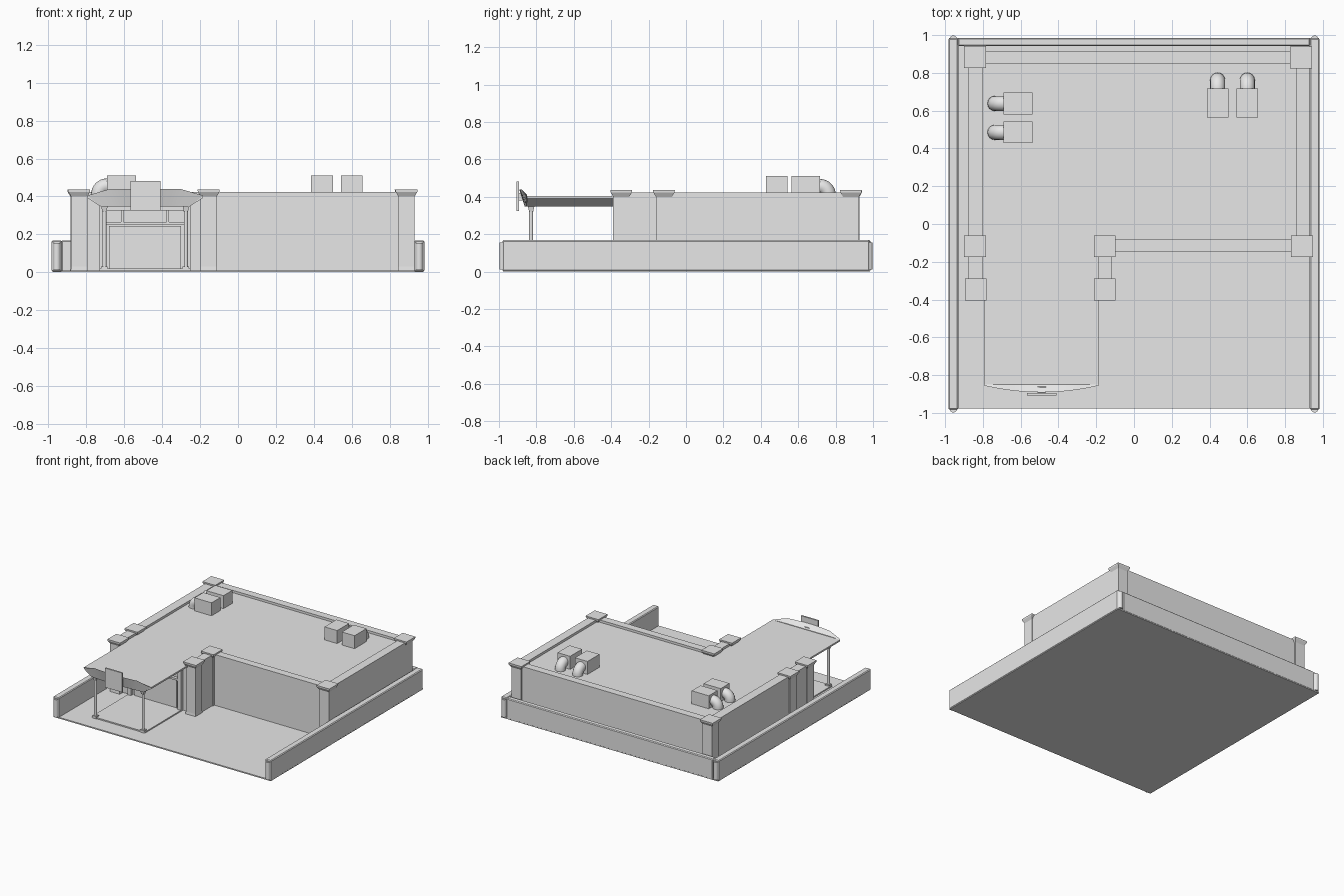
import bpy, bmesh, math
from mathutils import Vector

cube = bpy.data.objects.get("Cube")
if cube:
    bpy.data.objects.remove(cube, do_unlink=True)

mat = bpy.data.materials.new("plain grey")
mat.use_nodes = True
GREY = (0.8, 0.8, 0.8, 1)
mat.diffuse_color = GREY
mat.node_tree.nodes["Principled BSDF"].inputs["Base Color"].default_value = GREY


def finish(name, bm, smooth=False, bevel=0):
    bmesh.ops.recalc_face_normals(bm, faces=bm.faces)
    mesh = bpy.data.meshes.new(name)
    bm.to_mesh(mesh)
    bm.free()
    mesh.materials.append(mat)
    obj = bpy.data.objects.new(name, mesh)
    bpy.context.collection.objects.link(obj)
    if bevel:
        mod = obj.modifiers.new("edge", 'BEVEL')
        mod.width = bevel
        mod.segments = 1
    if smooth:
        bpy.ops.object.select_all(action='DESELECT')
        obj.select_set(True)
        bpy.context.view_layer.objects.active = obj
        bpy.ops.object.shade_smooth_by_angle(angle=math.radians(35))
    return obj


def loft(name, rings, **kw):
    """Skin a list of equal-length point rings and close both ends."""
    bm = bmesh.new()
    loops = [[bm.verts.new(p) for p in ring] for ring in rings]
    n = len(loops[0])
    for a, b in zip(loops, loops[1:]):
        for i in range(n):
            j = (i + 1) % n
            bm.faces.new((a[i], a[j], b[j], b[i]))
    bm.faces.new(loops[0])
    bm.faces.new(loops[-1])
    return finish(name, bm, **kw)


def rect(x0, x1, y0, y1, z):
    return [(x0, y0, z), (x1, y0, z), (x1, y1, z), (x0, y1, z)]


def box(name, x0, x1, y0, y1, z0, z1, **kw):
    return loft(name, [rect(x0, x1, y0, y1, z0), rect(x0, x1, y0, y1, z1)], **kw)


def square_stack(name, x, y, levels):
    return loft(name, [rect(x - h, x + h, y - h, y + h, z) for h, z in levels])


def cylinder(name, x, y, r, z0, z1):
    rings = [[(x + r * math.cos(math.tau * i / 16), y + r * math.sin(math.tau * i / 16), z)
              for i in range(16)] for z in (z0, z1)]
    return loft(name, rings, smooth=True)


# Ground and boundary walls, with rounded end posts
WALL_TOP = 0.168
box("ground_slab", -0.98, 0.98, -0.978, 0.985, 0, 0.01)
for side, s in (("right", -1), ("left", 1)):
    box(f"{side}_boundary_wall", *sorted((s * 0.93, s * 0.983)), -0.982, 0.982,
        0.002, WALL_TOP, bevel=0.006)
    for end, e in (("front", -1), ("back", 1)):
        cylinder(f"{side}_{end}_end_post", s * 0.956, e * 0.978, 0.02, 0.012, 0.155)
    cylinder(f"{side}_back_wall_post", s * 0.92, 0.964, 0.016, 0.012, 0.155)
box("back_boundary_wall", -0.932, 0.932, 0.942, 0.986, 0.002, WALL_TOP, bevel=0.006)

# Building body: main block and entrance wing share a flat roof
ROOF = 0.405
box("main_block", -0.84, 0.89, -0.115, 0.88, 0, ROOF)
box("entrance_wing", -0.84, -0.155, -0.35, -0.11, 0, ROOF)

# Outer walls, rising just above the roof as a parapet
PARAPET = 0.424
box("left_wall", 0.857, 0.928, -0.12, 0.88, 0, PARAPET)
box("right_wall", -0.877, -0.802, -0.34, 0.88, 0, PARAPET)
box("back_wall", -0.84, 0.89, 0.85, 0.913, 0, PARAPET)
box("front_wall", -0.155, 0.89, -0.145, -0.083, 0, PARAPET)
box("wing_left_wall", -0.188, -0.118, -0.34, -0.12, 0, PARAPET)

# Corner pillars with flared caps
PILLARS = [(-0.842, 0.884), (0.885, 0.882), (-0.842, -0.118), (-0.155, -0.118),
           (0.889, -0.118), (-0.838, -0.346), (-0.155, -0.346)]
for i, (x, y) in enumerate(PILLARS):
    square_stack(f"pillar_{i + 1}", x, y,
                 [(0.046, 0), (0.043, 0.03), (0.043, 0.4), (0.057, 0.424), (0.058, 0.436)])

# Entrance: floor, framed door and transom lights
CX = -0.49
box("entrance_floor", CX - 0.24, CX + 0.24, -0.84, -0.34, 0.005, 0.02)
for s in (-1, 1):
    box("door_jamb", CX + s * 0.225 - 0.015, CX + s * 0.225 + 0.015, -0.38, -0.34, 0.01, 0.345)
box("door_lintel", CX - 0.24, CX + 0.24, -0.38, -0.34, 0.325, 0.35)
box("transom_bar", CX - 0.21, CX + 0.21, -0.375, -0.34, 0.25, 0.265)
for x in (CX - 0.12, CX + 0.12):
    box("transom_mullion", x - 0.007, x + 0.007, -0.372, -0.34, 0.265, 0.325)
box("door_panel", CX - 0.19, CX + 0.19, -0.362, -0.34, 0.02, 0.245)

# Canopy with sloping sides
W_TOP, W_LOW, LOW = 0.305, 0.235, 0.347
section = [(CX - W_LOW, LOW), (CX + W_LOW, LOW), (CX + W_TOP, 0.392),
           (CX + W_TOP, ROOF), (CX - W_TOP, ROOF), (CX - W_TOP, 0.392)]
loft("canopy", [[(x, y, z) for x, z in section] for y in (-0.35, -0.85)])

# Bowed fascia leaning forward at the top
rings = []
for i in range(17):
    t = -1 + i / 8
    bow = 1 - t * t
    lift = min(1, 2.6 * (1 - abs(t)))
    x_top, x_low = CX + W_TOP * t, CX + W_LOW * t
    rings.append([(x_low, -0.849, LOW), (x_low, -0.852 - 0.01 * bow, LOW),
                  (x_top, -0.855 - 0.036 * bow, ROOF + 0.034 * lift),
                  (x_top, -0.849, ROOF + 0.004 * lift)])
loft("canopy_fascia", rings, smooth=True)
box("blank_sign_plate", -0.566, -0.41, -0.907, -0.894, 0.325, 0.482)
box("sign_bracket", -0.51, -0.466, -0.896, -0.86, 0.38, 0.42)

# Canopy columns
for side, s in (("right", -1), ("left", 1)):
    x = CX + s * 0.215
    cylinder(f"{side}_canopy_column", x, -0.828, 0.011, 0.01, 0.36)
    square_stack(f"{side}_column_base", x, -0.828, [(0.017, 0.005), (0.017, 0.03)])
    square_stack(f"{side}_column_head", x, -0.828, [(0.011, 0.32), (0.017, 0.348)])


# Roof units: a box with an elbow duct bending down to the roof
def roof_unit(name, x, y, direction):
    d = Vector(direction)
    side = Vector((-d.y, d.x, 0))
    hx, hy = (0.077, 0.057) if d.x else (0.057, 0.077)
    box(f"{name}_box", x - hx, x + hx, y - hy, y + hy, ROOF - 0.005, 0.511)
    bend, r = 0.045, 0.04
    start = Vector((x, y, 0.455)) + d * 0.07
    centre = start + d * 0.006 - Vector((0, 0, bend))
    rings = []
    for k in range(-1, 10):
        a = max(k, 0) / 8 * math.pi / 2
        a = min(a, math.pi / 2)
        out = d * math.sin(a) + Vector((0, 0, math.cos(a)))
        p = centre + out * bend
        if k < 0:
            p -= d * 0.02
        if k == 9:
            p.z -= 0.02
        rings.append([p + side * (r * math.cos(math.tau * i / 16))
                      + out * (r * math.sin(math.tau * i / 16)) for i in range(16)])
    loft(f"{name}_duct", rings, smooth=True)


for i, y in enumerate((0.638, 0.485)):
    roof_unit(f"right_roof_unit_{i + 1}", -0.615, y, (-1, 0, 0))
for i, x in enumerate((0.443, 0.6)):
    roof_unit(f"left_roof_unit_{i + 1}", x, 0.64, (0, 1, 0))
